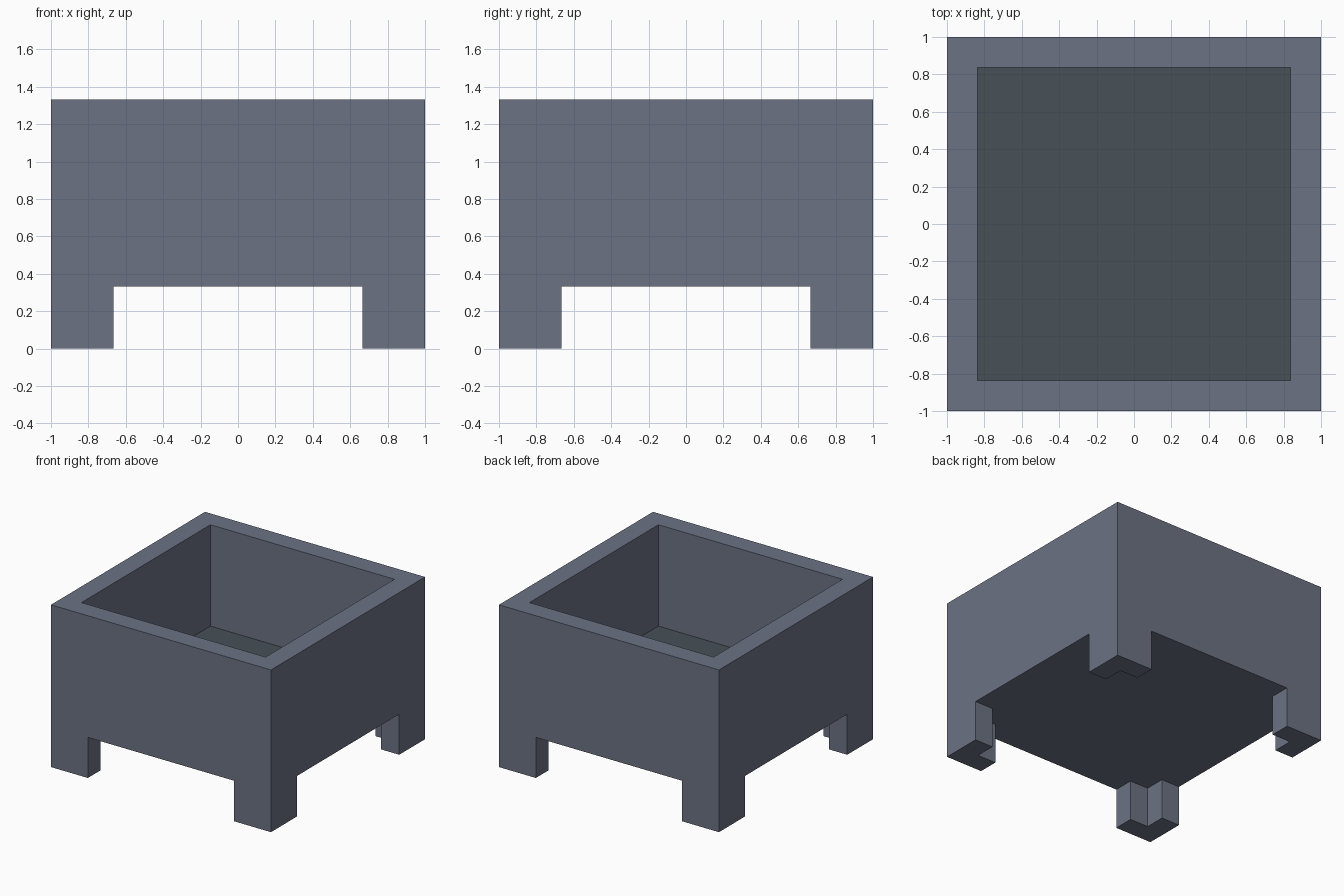
import bpy
import bmesh
from mathutils import Vector

HALF = 1.0       # half the outer width
INNER = 0.837    # half the opening width
TOP = 1.333      # rim height
BASE = 0.333     # underside of the basin
FLOOR = 0.5      # floor inside the basin
LEG = 0.335      # length of each leg arm
THICK = 0.167    # thickness of each leg arm

cube = bpy.data.objects.get("Cube")
if cube:
    bpy.data.objects.remove(cube, do_unlink=True)


def make_material(name, rgb):
    mat = bpy.data.materials.new(name)
    mat.use_nodes = True
    colour = (*rgb, 1.0)
    mat.diffuse_color = colour
    mat.node_tree.nodes["Principled BSDF"].inputs["Base Color"].default_value = colour
    return mat


def add_object(name, bm, materials):
    bmesh.ops.recalc_face_normals(bm, faces=bm.faces)
    mesh = bpy.data.meshes.new(name)
    bm.to_mesh(mesh)
    bm.free()
    for mat in materials:
        mesh.materials.append(mat)
    obj = bpy.data.objects.new(name, mesh)
    bpy.context.collection.objects.link(obj)
    return obj


iron = make_material("slate_iron", (0.147, 0.169, 0.229))
dark = make_material("dark_floor", (0.063, 0.083, 0.096))

# Basin: a box whose top is inset for the rim and pushed down to the floor
bm = bmesh.new()
bmesh.ops.create_cube(bm, size=1)
bmesh.ops.scale(bm, vec=(2 * HALF, 2 * HALF, TOP - BASE), verts=bm.verts)
bmesh.ops.translate(bm, vec=(0, 0, (TOP + BASE) / 2), verts=bm.verts)
top = max(bm.faces, key=lambda f: f.calc_center_median().z)
bmesh.ops.inset_region(bm, faces=[top], thickness=HALF - INNER, use_even_offset=True)
floor = bmesh.ops.extrude_discrete_faces(bm, faces=[top])["faces"][0]
bmesh.ops.translate(bm, vec=(0, 0, FLOOR - TOP), verts=floor.verts)
floor.material_index = 1
add_object("basin", bm, [iron, dark])

# Legs: an L-shaped profile wrapped around each corner
near, mid, far = HALF - LEG, HALF - THICK, HALF
profile = [(far, far), (near, far), (near, mid), (mid, mid), (mid, near), (far, near)]
corners = {"front_right": (-1, -1), "front_left": (1, -1),
           "back_right": (-1, 1), "back_left": (1, 1)}
for corner, (sx, sy) in corners.items():
    bm = bmesh.new()
    sole = bm.faces.new([bm.verts.new((x * sx, y * sy, 0)) for x, y in profile])
    raised = bmesh.ops.extrude_face_region(bm, geom=[sole])["geom"]
    verts = [v for v in raised if isinstance(v, bmesh.types.BMVert)]
    bmesh.ops.translate(bm, vec=Vector((0, 0, BASE)), verts=verts)
    add_object(corner + "_leg", bm, [iron])
